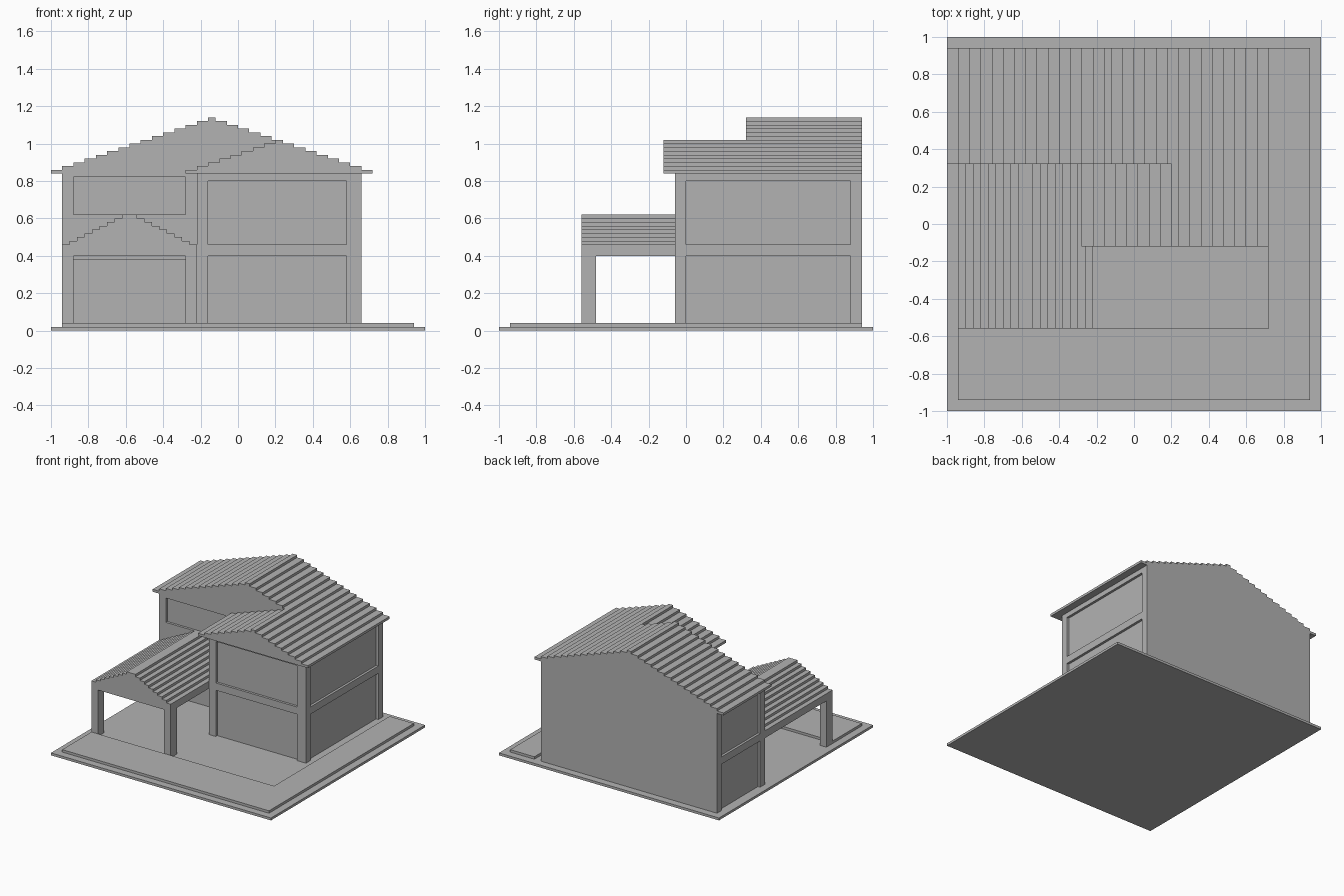
import bpy, bmesh

if "Cube" in bpy.data.objects:
    bpy.data.objects.remove(bpy.data.objects["Cube"])

grey = bpy.data.materials.new("plain grey")
grey.diffuse_color = (0.448, 0.448, 0.448, 1)
grey.use_nodes = True
grey.node_tree.nodes["Principled BSDF"].inputs["Base Color"].default_value = grey.diffuse_color


def finish(name, bm):
    bmesh.ops.recalc_face_normals(bm, faces=bm.faces[:])
    me = bpy.data.meshes.new(name)
    bm.to_mesh(me)
    bm.free()
    me.materials.append(grey)
    ob = bpy.data.objects.new(name, me)
    bpy.context.collection.objects.link(ob)
    return ob


def extrude(name, pts, vec):
    """Extrude a closed outline of 3D points along a vector."""
    bm = bmesh.new()
    face = bm.faces.new([bm.verts.new(p) for p in pts])
    res = bmesh.ops.extrude_face_region(bm, geom=[face], use_keep_orig=True)
    verts = [g for g in res["geom"] if isinstance(g, bmesh.types.BMVert)]
    bmesh.ops.translate(bm, verts=verts, vec=vec)
    return finish(name, bm)


def box(name, x0, x1, y0, y1, z0, z1):
    pts = [(x0, y0, z0), (x1, y0, z0), (x1, y1, z0), (x0, y1, z0)]
    return extrude(name, pts, (0, 0, z1 - z0))


def stepped_roof(name, cx, half, run, levels, base, z, y0, y1):
    """Solid gable whose slopes are steps 0.02 high and `run` wide."""
    right = [(half, base)]
    for k in range(levels):
        w = half - run * k
        if k:
            right.append((w, z + 0.02 * k))
        right.append((w, z + 0.02 * (k + 1)))
    left = [(-x, h) for x, h in reversed(right)]
    pts = [(cx + x, y0, h) for x, h in right + left]
    return extrude(name, pts, (0, y1 - y0, 0))


# Ground slab and L-shaped paving
box("ground_slab", -1, 1, -1, 1, 0, 0.02)
paving = [(-.94, -.94), (.94, -.94), (.94, .94), (.72, .94), (.72, -.56), (-.94, -.56)]
extrude("paving", [(x, y, 0.02) for x, y in paving], (0, 0, 0.02))

# Recessed wall cores of the house
F, E = 0.02, 0.84
core = [(-.92, .34), (-.22, .34), (-.22, -.04), (.64, -.04), (.64, .94), (-.92, .94)]
extrude("house_walls", [(x, y, F) for x, y in core], (0, 0, E - F))

# Corner piers
piers = {
    "front_right": (.58, .66, -.06, 0), "front_middle": (-.22, -.16, -.06, .32),
    "back_right": (.58, .66, .88, .94), "back_left": (-.94, -.88, .88, .94),
    "side_left": (-.94, -.88, .32, .38), "porch_wall": (-.28, -.22, .32, .38),
}
for name, (x0, x1, y0, y1) in piers.items():
    box("pier_" + name, x0, x1, y0, y1, F, E)

# Horizontal bands framing the wall panels
for floor, z0, z1 in (("middle", .40, .46), ("top", .80, E)):
    box("front_band_" + floor, -.16, .58, -.06, -.04, z0, z1)
    box("right_band_" + floor, .64, .66, 0, .88, z0, z1)
    box("left_band_" + floor, -.94, -.92, .38, .88, z0, z1)
box("porch_band_middle", -.88, -.28, .32, .34, .38, .62)
box("porch_band_top", -.88, -.28, .32, .34, .82, E)

# House roofs
stepped_roof("main_roof", -.14, .86, .06, 15, E, E, .32, .94)
stepped_roof("front_roof", .22, .50, .06, 9, E, E, -.12, .32)

# Carport roof and posts
stepped_roof("carport_roof", -.58, .36, .04, 9, .40, .44, -.56, .32)
for side, x in (("left", -.94), ("right", -.28)):
    box("carport_post_" + side, x, x + .06, -.56, -.48, F, .40)
